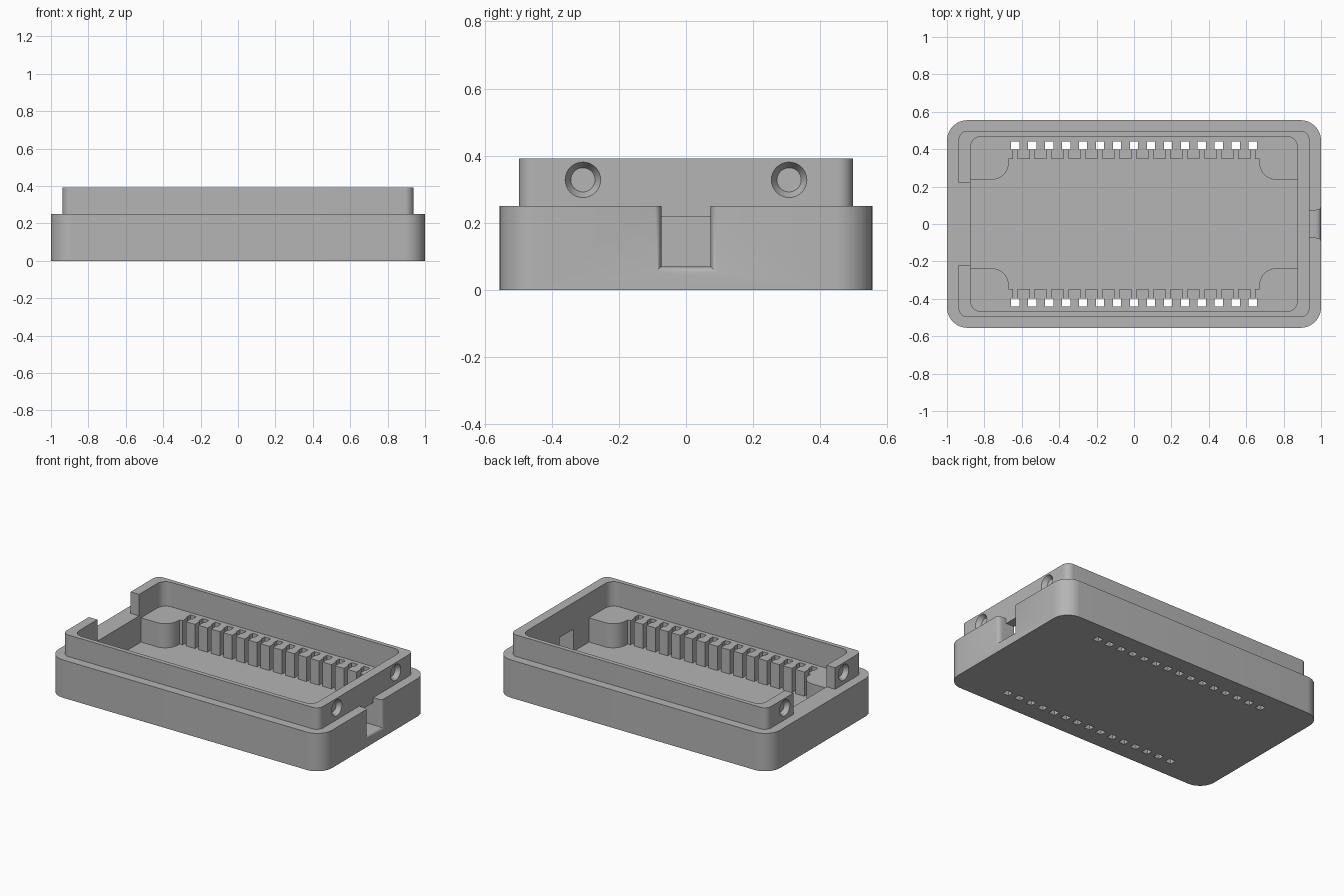
import bpy, bmesh
from math import sin, cos, pi
from mathutils import Matrix

cube = bpy.data.objects.get("Cube")
if cube:
    bpy.data.objects.remove(cube, do_unlink=True)

FLOOR, LEDGE, STEP, TOP = 0.07, 0.23, 0.25, 0.392
END_X, CAV_X = 0.9375, 0.875
PIN_N, PIN_PITCH = 15, 0.0907
pin_xs = [(i - (PIN_N - 1) / 2) * PIN_PITCH for i in range(PIN_N)]

grey = bpy.data.materials.new("grey plastic")
grey.use_nodes = True
grey.diffuse_color = (0.46, 0.46, 0.46, 1)
grey.node_tree.nodes["Principled BSDF"].inputs["Base Color"].default_value = (0.46, 0.46, 0.46, 1)


def make(name, bm):
    bmesh.ops.recalc_face_normals(bm, faces=bm.faces)
    mesh = bpy.data.meshes.new(name)
    bm.to_mesh(mesh)
    bm.free()
    mesh.materials.append(grey)
    ob = bpy.data.objects.new(name, mesh)
    bpy.context.collection.objects.link(ob)
    return ob


def loft(name, rings):
    """Skin a closed solid through rings of equal point count."""
    bm = bmesh.new()
    rows = [[bm.verts.new(p) for p in ring] for ring in rings]
    for a, b in zip(rows, rows[1:]):
        for i in range(len(a)):
            j = (i + 1) % len(a)
            bm.faces.new((a[i], a[j], b[j], b[i]))
    bm.faces.new(rows[0])
    bm.faces.new(rows[-1])
    return make(name, bm)


def prism(name, outline, z0, z1):
    return loft(name, [[(x, y, z) for x, y in outline] for z in (z0, z1)])


def rounded(hx, hy, r, n=12):
    """Outline of a centred rectangle with rounded corners."""
    pts = []
    for q, (sx, sy) in enumerate(((1, 1), (-1, 1), (-1, -1), (1, -1))):
        for k in range(n + 1):
            a = (q + k / n) * pi / 2
            pts.append((sx * (hx - r) + r * cos(a), sy * (hy - r) + r * sin(a)))
    return pts


def boxes(name, spans):
    bm = bmesh.new()
    for (x0, x1), (y0, y1), (z0, z1) in spans:
        m = Matrix.Translation(((x0 + x1) / 2, (y0 + y1) / 2, (z0 + z1) / 2))
        bmesh.ops.create_cube(bm, size=1, matrix=m @ Matrix.Diagonal((x1 - x0, y1 - y0, z1 - z0, 1)))
    return make(name, bm)


def boolean(target, tool, operation="DIFFERENCE"):
    mod = target.modifiers.new(tool.name, "BOOLEAN")
    mod.operation, mod.solver, mod.object = operation, "EXACT", tool
    tool.hide_render = True
    bpy.context.view_layer.objects.active = target
    bpy.ops.object.modifier_apply(modifier=mod.name)
    bpy.data.objects.remove(tool, do_unlink=True)


# Lower case with the flared cable gate in its +x end
case = prism("case_base", rounded(1, 0.555, 0.11), 0, STEP)
gate = [(0.93, 0.0), (0.97, 0.0)]
gate += [(0.97 + 0.03 * sin(a), 0.02 * (1 - cos(a))) for a in (pi / 8, pi / 4, 3 * pi / 8, pi / 2)]
gate.append((1.05, 0.02))
boolean(case, loft("cable_gate", [
    [(x, -0.073 - f, 0.4), (x, -0.073 - f, FLOOR - f), (x, 0.073 + f, FLOOR - f), (x, 0.073 + f, 0.4)]
    for x, f in gate]))

# Raised lip
boolean(case, prism("lip", rounded(END_X, 0.497, 0.045), 0.02, TOP), "UNION")

# Upper cavity, down to the support ledges
boolean(case, prism("upper_cavity", rounded(CAV_X, 0.468, 0.06), LEDGE, 0.6))

# Lower cavity: rounded corner blocks and a row of pin slots along each long side
side = [(CAV_X, 0.237)]
for k in range(13):
    a = -pi / 2 - k / 12 * pi / 2
    side.append((0.76 - 0.09 * cos(a + pi / 2), 0.327 + 0.09 * sin(a)) if k in (0, 12) else
                (0.76 + 0.09 * cos(a), 0.327 + 0.09 * sin(a)))
side[1], side[13] = (0.76, 0.237), (0.67, 0.327)
side.append((0.67, 0.347))
for x in reversed(pin_xs):
    side += [(x + 0.013, 0.347), (x + 0.013, 0.41), (x - 0.013, 0.41), (x - 0.013, 0.347)]
side += [(-x, y) for x, y in reversed(side[:15])]
boolean(case, prism("lower_cavity", side + [(-x, -y) for x, y in side], FLOOR, 0.5))

# Square pin holes through the bottom
boolean(case, boxes("pin_holes", [
    ((x - 0.022, x + 0.022), (s * 0.42 - 0.021, s * 0.42 + 0.021), (-0.1, 0.5))
    for x in pin_xs for s in (-1, 1)]))

# Window behind the gate, and the open notch in the lip at the -x end
boolean(case, boxes("cable_window", [((0.85, 0.95), (-0.073, 0.073), (FLOOR, 0.217))]))
boolean(case, boxes("connector_notch", [((-1.1, -0.8), (-0.218, 0.218), (STEP, 0.6))]))

# Countersunk dimples on both ends
for sx in (-1, 1):
    for sy in (-1, 1):
        rings = [[(sx * x, sy * 0.307 + r * cos(k * pi / 16), 0.328 + r * sin(k * pi / 16))
                  for k in range(32)]
                 for x, r in ((END_X + 0.01, 0.0585), (END_X - 0.03, 0.036))]
        boolean(case, loft("screw_dimple", rings))

# Smooth the rounded corners, keep the edges crisp
bpy.ops.object.select_all(action="DESELECT")
case.select_set(True)
bpy.context.view_layer.objects.active = case
bpy.ops.object.shade_smooth_by_angle(angle=pi / 6)
case.name = "case_base"
